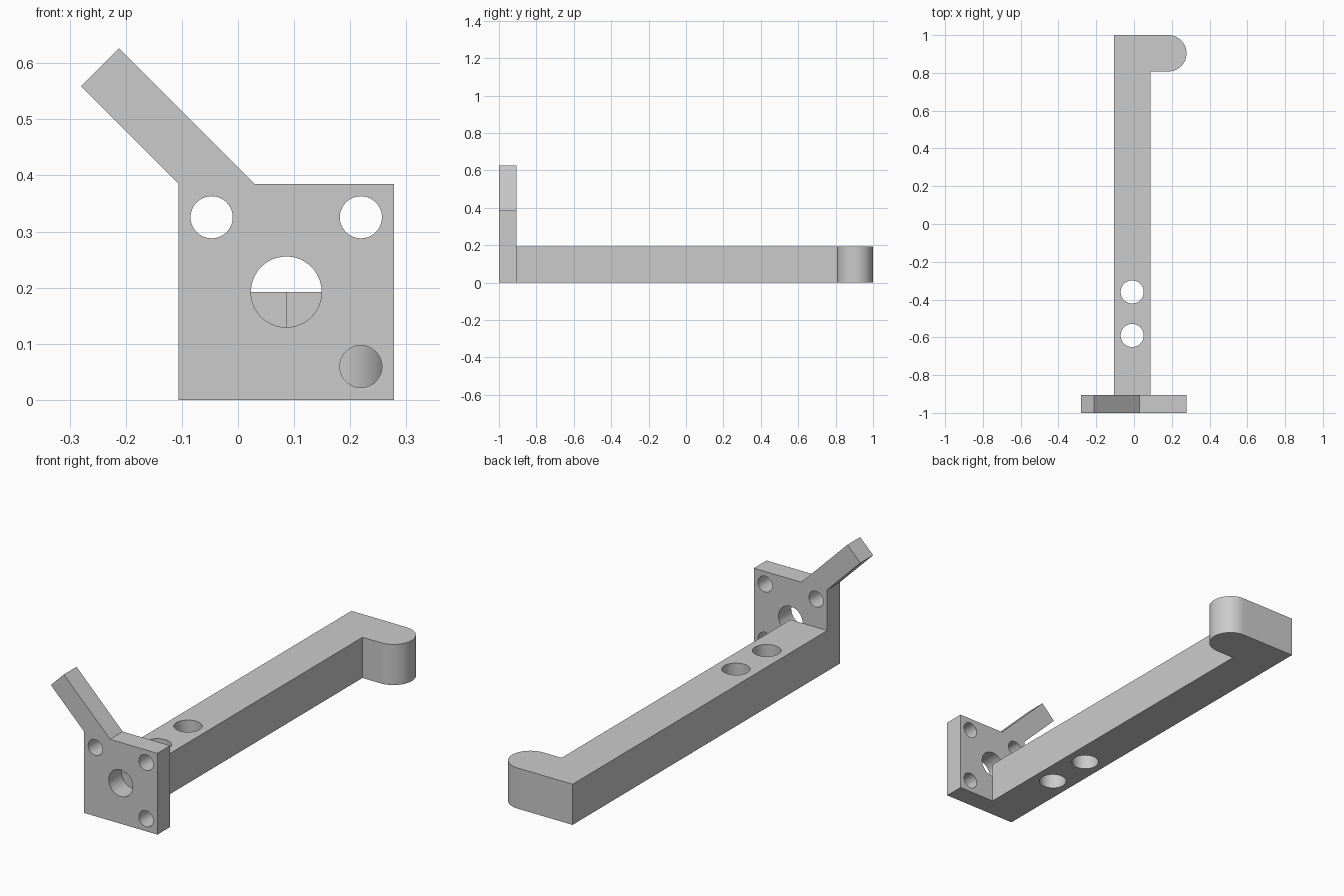
import bpy
import bmesh
from math import pi, cos, sin
from mathutils import Matrix, Vector

cube = bpy.data.objects.get("Cube")
if cube:
    bpy.data.objects.remove(cube, do_unlink=True)

grey = bpy.data.materials.new("plain grey")
grey.use_nodes = True
colour = (0.6, 0.6, 0.6, 1)
grey.diffuse_color = colour
grey.node_tree.nodes["Principled BSDF"].inputs["Base Color"].default_value = colour

LEFT, RIGHT = -0.106, 0.278      # outer sides of the plate and hook
BACK, PLATE_BACK = 1.0, -0.905   # depth limits of the bar
SIDE = 0.385                     # plate height
THICK = SIDE / 2                 # bar width and height


def prism(name, outline, depth, vertical):
    """Extrude an outline: up along z, or backwards along y from the front."""
    bm = bmesh.new()
    place = (lambda a, b: (a, b, 0)) if vertical else (lambda a, b: (a, -1, b))
    face = bm.faces.new([bm.verts.new(place(*p)) for p in outline])
    new = bmesh.ops.extrude_face_region(bm, geom=[face])["geom"]
    move = Vector((0, 0, depth) if vertical else (0, depth, 0))
    bmesh.ops.translate(bm, vec=move,
                        verts=[v for v in new if isinstance(v, bmesh.types.BMVert)])
    bmesh.ops.recalc_face_normals(bm, faces=bm.faces)
    mesh = bpy.data.meshes.new(name)
    bm.to_mesh(mesh)
    bm.free()
    mesh.materials.append(grey)
    obj = bpy.data.objects.new(name, mesh)
    bpy.context.collection.objects.link(obj)
    return obj


def drill(obj, holes, vertical):
    """Cut round through-holes given as (a, b, radius)."""
    bm = bmesh.new()
    for a, b, r in holes:
        if vertical:
            matrix = Matrix.Translation((a, b, THICK / 2))
        else:
            matrix = Matrix.Translation((a, -0.95, b)) @ Matrix.Rotation(pi / 2, 4, "X")
        bmesh.ops.create_cone(bm, cap_ends=True, segments=64, radius1=r, radius2=r,
                              depth=0.5 if vertical else 0.3, matrix=matrix)
    mesh = bpy.data.meshes.new("hole_cutter")
    bm.to_mesh(mesh)
    bm.free()
    mesh.materials.append(grey)
    cutter = bpy.data.objects.new("hole_cutter", mesh)
    cutter.hide_render = True
    bpy.context.collection.objects.link(cutter)
    mod = obj.modifiers.new("holes", "BOOLEAN")
    mod.operation, mod.solver, mod.object = "DIFFERENCE", "EXACT", cutter
    # Bake the cut, then discard the cutter
    graph = bpy.context.evaluated_depsgraph_get()
    cut = bpy.data.meshes.new_from_object(obj.evaluated_get(graph))
    obj.modifiers.clear()
    obj.data = cut
    bpy.data.objects.remove(cutter, do_unlink=True)


# Square plate with its slanted handle
plate = prism("plate_with_handle", [
    (LEFT, 0), (RIGHT, 0), (RIGHT, SIDE), (0.03, SIDE),
    (-0.212, 0.627), (-0.28, 0.559), (LEFT, SIDE)], 1 + PLATE_BACK, False)
mid_x, mid_z, gap = (LEFT + RIGHT) / 2, SIDE / 2, 0.133
drill(plate, [(mid_x, mid_z, 0.063)] +
      [(mid_x + i * gap, mid_z + j * gap, 0.0375)
       for i, j in ((-1, 1), (1, 1), (1, -1))], False)

# Long bar ending in a rounded hook
radius = THICK / 2
tip = [(RIGHT - radius + radius * cos(t), BACK - radius + radius * sin(t))
       for t in (-pi / 2 + pi * i / 32 for i in range(33))]
inner = LEFT + THICK
bar = prism("bar_with_hook", [(LEFT, PLATE_BACK), (inner, PLATE_BACK),
                              (inner, BACK - THICK)] + tip + [(LEFT, BACK)],
            THICK, True)
drill(bar, [((LEFT + inner) / 2, y, 0.061) for y in (-0.59, -0.36)], True)

# Smooth the round walls, keep the edges sharp
for obj in (plate, bar):
    bpy.ops.object.select_all(action="DESELECT")
    obj.select_set(True)
    bpy.context.view_layer.objects.active = obj
    bpy.ops.object.shade_smooth_by_angle()
